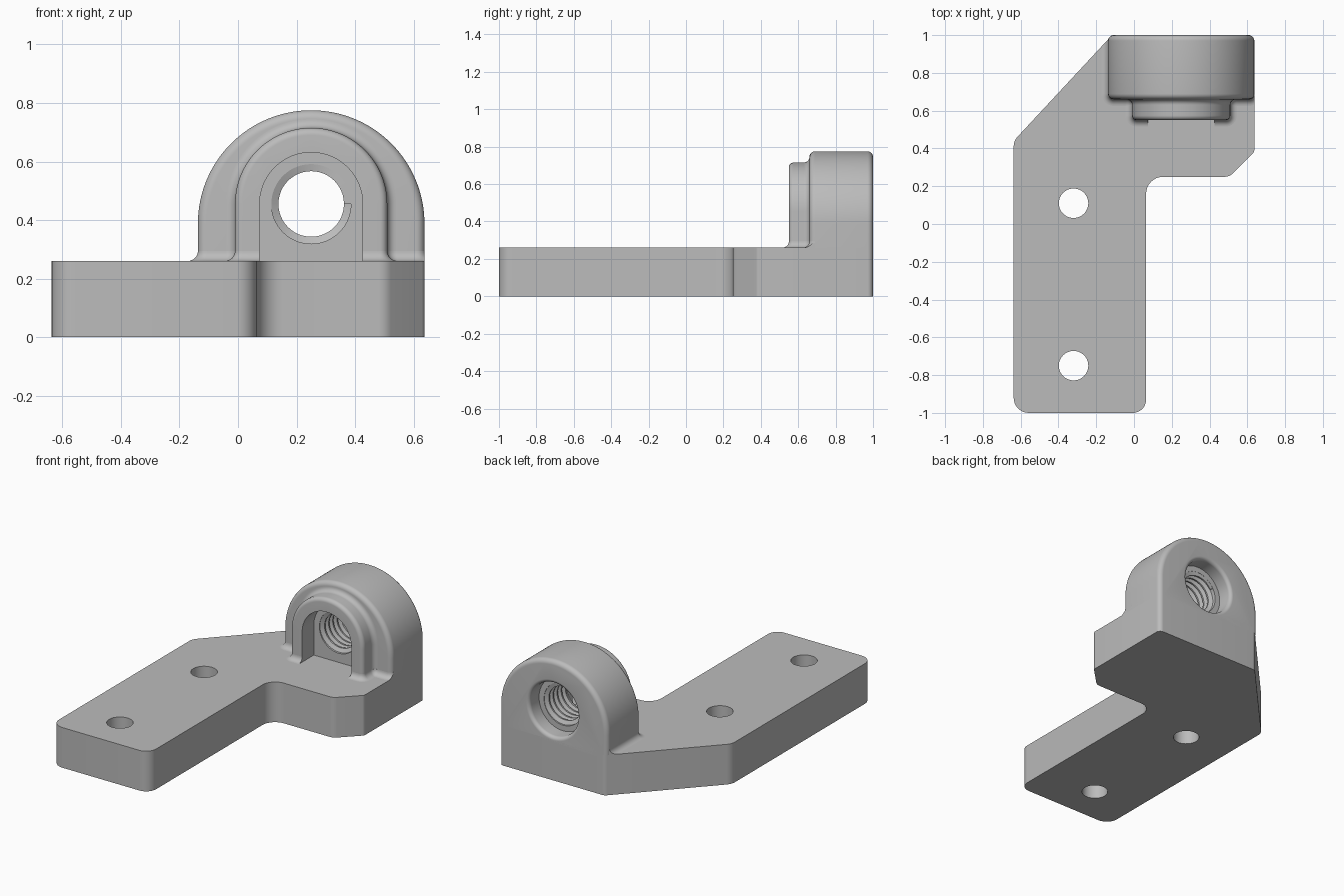
import bpy, bmesh, math
from mathutils import Vector

cube = bpy.data.objects.get("Cube")
if cube:
    bpy.data.objects.remove(cube, do_unlink=True)

GREY = (0.5, 0.5, 0.5, 1)
metal = bpy.data.materials.new("plain grey")
metal.use_nodes = True
metal.diffuse_color = GREY
metal.node_tree.nodes["Principled BSDF"].inputs["Base Color"].default_value = GREY

TOP = 0.26          # plate thickness
CX, CZ = 0.25, 0.455  # bore axis
RIGHT = 0.637       # half width of the plate
ROUND = 0.03        # edge rounding of the lug
FOOT = 0.035        # fillet where the lug meets the plate


def loft(name, rings):
    """Skin closed rings of points and cap both ends."""
    bm = bmesh.new()
    loops = [[bm.verts.new(p) for p in ring] for ring in rings]
    n = len(loops[0])
    for a, b in zip(loops, loops[1:]):
        for i in range(n):
            j = (i + 1) % n
            bm.faces.new((a[i], a[j], b[j], b[i]))
    bm.faces.new(loops[0])
    bm.faces.new(loops[-1])
    bmesh.ops.recalc_face_normals(bm, faces=bm.faces)
    mesh = bpy.data.meshes.new(name)
    bm.to_mesh(mesh)
    bm.free()
    mesh.materials.append(metal)
    obj = bpy.data.objects.new(name, mesh)
    bpy.context.collection.objects.link(obj)
    return obj


def rounded(corners, steps=8):
    """Polygon with an arc of radius r at each (x, y, r) corner."""
    out = []
    for i, (x, y, r) in enumerate(corners):
        p = Vector((x, y))
        a = (Vector(corners[i - 1][:2]) - p).normalized()
        b = (Vector(corners[(i + 1) % len(corners)][:2]) - p).normalized()
        half = a.angle(b) / 2
        t = r / math.tan(half)
        c = p + (a + b).normalized() * r / math.sin(half)
        u, v = p + a * t - c, p + b * t - c
        w = u.angle(v)
        for s in range(steps + 1):
            k = s / steps
            out.append(c + (u * math.sin((1 - k) * w) + v * math.sin(k * w)) / math.sin(w))
    return out


def flat(points, z):
    return [(p.x, p.y, z) for p in points]


def arch(r, y, zc, z0=TOP, steps=64):
    """Upright U-shaped outline standing on z0."""
    arc = [math.pi * i / steps for i in range(steps + 1)]
    ring = [(CX + r * math.cos(a), y, zc + r * math.sin(a)) for a in arc]
    return [(CX + r, y, z0)] + ring + [(CX - r, y, z0)]


def circle(r, y, cx=CX, cz=CZ, steps=96):
    turn = [math.tau * i / steps for i in range(steps)]
    return [(cx + r * math.cos(a), y, cz + r * math.sin(a)) for a in turn]


def quarter(steps=8):
    """Sine and cosine along a quarter turn."""
    return [(math.sin(a), math.cos(a)) for a in
            (math.pi / 2 * i / steps for i in range(steps + 1))]


def boolean(obj, tool, operation="DIFFERENCE"):
    mod = obj.modifiers.new("cut", "BOOLEAN")
    mod.operation, mod.solver, mod.object = operation, "EXACT", tool
    bpy.context.view_layer.objects.active = obj
    bpy.ops.object.modifier_apply(modifier=mod.name)


# Base plate with two screw holes
outline = rounded([
    (-RIGHT, -1, 0.08), (0.064, -1, 0.07), (0.064, 0.25, 0.09), (0.505, 0.25, 0.06),
    (RIGHT, 0.382, 0.03), (RIGHT, 1, ROUND), (-0.116, 1, 0.04), (-RIGHT, 0.44, 0.08)])
plate = loft("base_plate", [flat(outline, 0), flat(outline, TOP)])
cutters = []
for y in (0.11, -0.75):
    ring = [Vector((-0.32 + 0.078 * math.cos(a), y + 0.078 * math.sin(a)))
            for a in (math.tau * i / 48 for i in range(48))]
    drill = loft("screw_hole_cutter", [flat(ring, -0.1), flat(ring, 0.5)])
    boolean(plate, drill)
    cutters.append(drill)

# Arched lug with rounded front and back edges
R, RZ, FRONT = 0.387, 0.388, 0.66
rings = [arch(R - ROUND * (1 - s), FRONT + ROUND * (1 - c), RZ) for s, c in quarter()]
rings += [arch(R - ROUND * (1 - c), 1 - ROUND * (1 - s), RZ) for s, c in quarter()]
lug = loft("arched_lug", rings)

# Front boss: rounded rim, then a fillet into the lug
B, RIM, NOSE = 0.26, 0.025, 0.55
rings = [arch(B - RIM * (1 - s), NOSE + RIM * (1 - c), CZ) for s, c in quarter()]
rings += [arch(B + ROUND * (1 - c), FRONT - ROUND * (1 - s), CZ) for s, c in quarter()]
boss = loft("front_boss", rings)


# Fillet around the foot of lug and boss, trimmed to the plate outline
def foot(d):
    left, right, low = CX - R - d, RIGHT + 0.002 + d, FRONT - d
    return rounded([
        (right, 1.1, 0.01), (left, 1.1, 0.01), (left, low, ROUND + d),
        (CX - B - d, low, ROUND + 0.001 - d * 0.8), (CX - B - d, NOSE - d, RIM + d),
        (CX + B + d, NOSE - d, RIM + d), (CX + B + d, low, ROUND + 0.001 - d * 0.8),
        (right, low, ROUND + d)])


rings = [flat(foot(FOOT), TOP - 0.02)]
rings += [flat(foot(FOOT * (1 - s)), TOP + FOOT * (1 - c)) for s, c in quarter()]
skirt = loft("foot_fillet", rings)
trim = loft("outline_cutter", [flat(outline, -0.2), flat(outline, 1)])
boolean(skirt, trim, "INTERSECT")

# Front pocket, bore and rounded rear counterbore
SEAT, SHOULDER, MOUTH = 0.67, 0.9, 0.023
pocket = loft("pocket_cutter", [arch(0.176, y, CZ, 0.15) for y in (0.4, SEAT)])
rings = [circle(0.136, 0.6), circle(0.136, SHOULDER), circle(0.172, SHOULDER)]
rings += [circle(0.172 + MOUTH * (1 - c), 1 - MOUTH * (1 - s)) for s, c in quarter()]
rings.append(circle(0.172 + MOUTH, 1.1))
bore = loft("bore_cutter", rings)
for part in (lug, boss, skirt):
    boolean(part, pocket)
for part in (lug, skirt):
    boolean(part, bore)
cutters += [trim, pocket, bore]

# Screw thread ridge inside the bore
PITCH, STEPS = 0.042, 48
low, high = SEAT + 0.001, SHOULDER - 0.001
rings = []
for i in range(int((high - low) / PITCH * STEPS) + 1):
    a = math.tau * i / STEPS
    mid = low + PITCH * i / STEPS
    section = [(0.14, -0.48), (0.112, -0.12), (0.112, 0.12), (0.14, 0.48)]
    rings.append([(CX + r * math.cos(a), min(max(mid + k * PITCH, low), high),
                   CZ + r * math.sin(a)) for r, k in section])
thread = loft("screw_thread", rings)

for tool in cutters:
    bpy.data.objects.remove(tool, do_unlink=True)

# Smooth curved faces, keep hard edges
bpy.ops.object.select_all(action="DESELECT")
for part in (plate, lug, boss, skirt, thread):
    part.select_set(True)
bpy.context.view_layer.objects.active = plate
bpy.ops.object.shade_smooth_by_angle(angle=math.radians(30))
